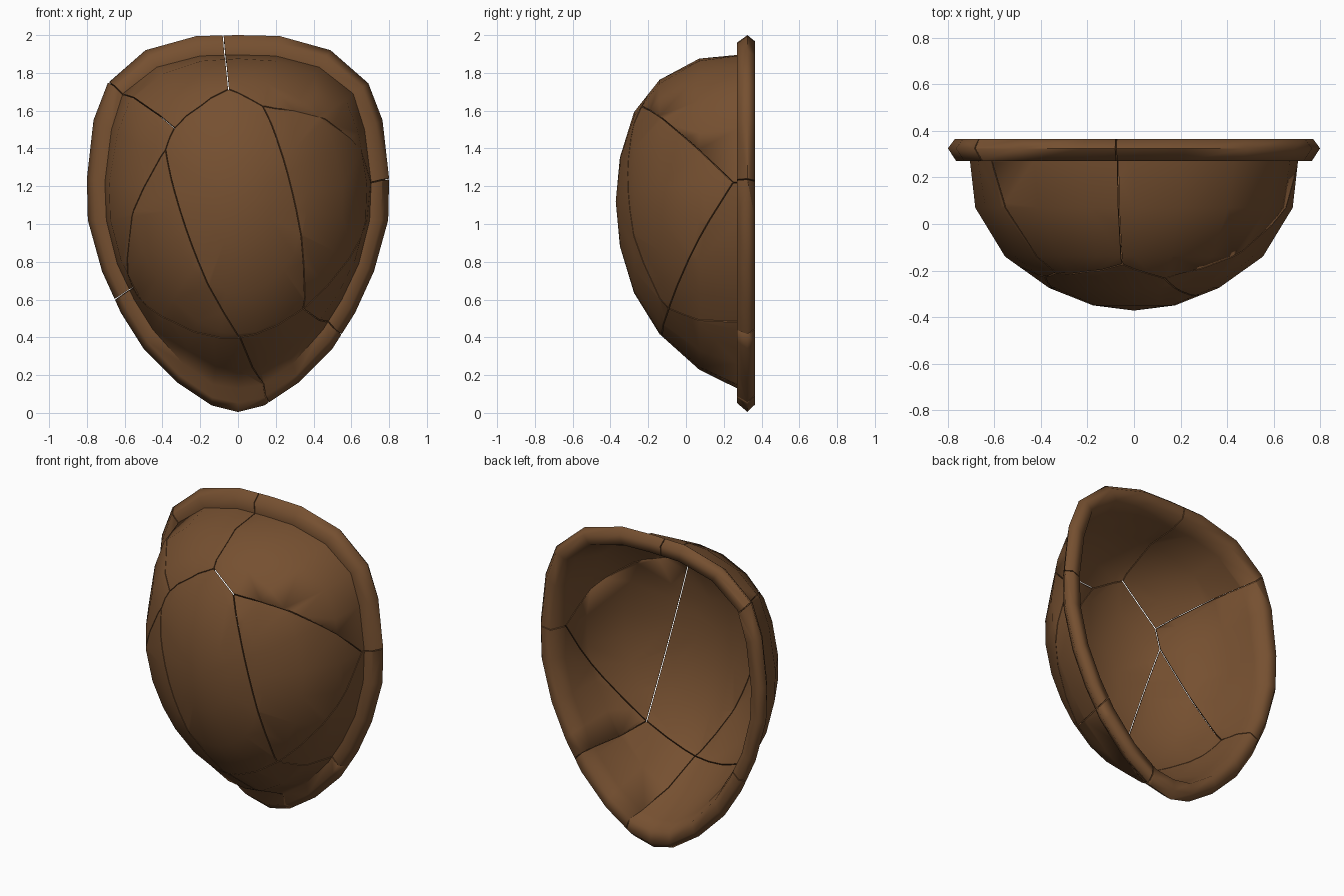
import bpy, bmesh, math
from mathutils import Vector

if "Cube" in bpy.data.objects:
    bpy.data.objects.remove(bpy.data.objects["Cube"])

mat = bpy.data.materials.new("brown_shell")
mat.diffuse_color = (0.18, 0.08, 0.03, 1)
mat.use_nodes = True
mat.node_tree.nodes["Principled BSDF"].inputs["Base Color"].default_value = mat.diffuse_color

# Half outlines (x, z) from top to bottom: rim edge and dome edge
RIM = [(0, 2.0), (.22, 1.995), (.49, 1.92), (.69, 1.745), (.765, 1.55), (.80, 1.24), (.795, 1.02),
       (.72, .75), (.62, .53), (.50, .34), (.32, .16), (.14, .04), (0, .005)]
DOME = [(0, 1.895), (.20, 1.89), (.43, 1.83), (.61, 1.69), (.67, 1.50), (.705, 1.22), (.697, 1.02),
        (.64, .79), (.55, .60), (.45, .44), (.29, .26), (.13, .15), (0, .13)]
POLE = 1.12
# Dome rings: y, size toward the top, side and bottom, and how far the outline rounds to an oval
RINGS = [(.27, 1, 1, 1, 0), (.07, .975, .97, .90, .3), (-.14, .83, .79, .71, .7),
         (-.275, .61, .52, .49, 1), (-.35, .30, .25, .24, 1)]
FRONT, WALL = -.372, .03


def full(half):
    return half + [(-x, z) for x, z in half[-2:0:-1]]


rim, dome = full(RIM), full(DOME)
N = len(rim)


def dome_ring(ring, inset):
    y, top, side, bottom, rounding = ring
    out = []
    for x, z in dome:
        d = Vector((x, z - POLE))
        u = d.normalized()
        oval = 1 / math.hypot(u.x / .705, u.y / (.775 if u.y > 0 else .99))
        k = side + ((top if u.y > 0 else bottom) - side) * u.y ** 2
        r = (d.length + (oval - d.length) * rounding) * k - inset * k ** .5
        out.append((u.x * r, y + inset * (1 - k), POLE + u.y * r))
    return out


def rim_ring(f, y):
    return [(a + (c - a) * f, y, b + (d - b) * f) for (a, b), (c, d) in zip(dome, rim)]


# Shell: outer dome, rolled rim, then inner dome, as one closed skin
loops = [dome_ring(r, 0) for r in reversed(RINGS)]
loops += [rim_ring(f, y) for f, y in [(.62, .27), (1, .325), (.68, .366), (.05, .356)]]
loops += [dome_ring(r, WALL) for r in RINGS]
bm = bmesh.new()
rows = [[bm.verts.new(p) for p in loop] for loop in loops]
for a, b in zip(rows, rows[1:]):
    for i in range(N):
        j = (i + 1) % N
        bm.faces.new((a[i], a[j], b[j], b[i]))
for row, y in ((rows[0], FRONT), (rows[-1], FRONT + WALL)):
    tip = bm.verts.new((0, y, POLE))
    for i in range(N):
        bm.faces.new((row[i], row[(i + 1) % N], tip))
bmesh.ops.recalc_face_normals(bm, faces=bm.faces)
me = bpy.data.meshes.new("cracked_shell")
bm.to_mesh(me)
bm.free()
me.materials.append(mat)
shell = bpy.data.objects.new("cracked_shell", me)
bpy.context.collection.objects.link(shell)
bpy.context.view_layer.objects.active = shell
shell.select_set(True)

# Crack junctions on the dome and where cracks leave through the rim
P = dict(a=(-.05, -.17, 1.71), b=(.13, -.23, 1.62), d=(-.38, -.22, 1.39), g=(-.33, -.20, 1.50),
         e=(.36, -.11, .53), f=(.01, -.12, .40), h=(-.60, .13, .63), k=(.70, .25, 1.22),
         top=(-.08, .45, 2.0), upper_left=(-.70, .45, 1.74), right=(.80, .45, 1.23),
         lower_right=(.56, .45, .43), bottom=(.19, .45, .05), lower_left=(-.66, .45, .60))
CRACKS = [("a", "top"), ("a", "b"), ("a", "g"), ("g", "d"), ("g", "upper_left"), ("b", "e"),
          ("b", "k"), ("k", "e"), ("k", "right"), ("e", "lower_right"), ("e", "f"),
          ("f", "bottom"), ("f", "d"), ("f", "h"), ("d", "h"), ("h", "lower_left")]
CENTRE = Vector((0, .33, 1.05))
GAP = .005


def volume(mesh):
    b = bmesh.new()
    b.from_mesh(mesh)
    v = b.calc_volume()
    b.free()
    return v


def cut_crack(p, q):
    """Cut a thin wedge that fans out from the centre through p and q."""
    u, v = (Vector(p) - CENTRE) * 1.5, (Vector(q) - CENTRE) * 1.5
    n = u.cross(v).normalized() * GAP / 2
    pad = (v - u).normalized() * .003
    tri = [CENTRE, CENTRE + u - pad, CENTRE + v + pad]
    b = bmesh.new()
    lo = [b.verts.new(t - n) for t in tri]
    hi = [b.verts.new(t + n) for t in tri]
    b.faces.new(lo)
    b.faces.new(hi)
    for i in range(3):
        j = (i + 1) % 3
        b.faces.new((lo[i], lo[j], hi[j], hi[i]))
    bmesh.ops.recalc_face_normals(b, faces=b.faces)
    m = bpy.data.meshes.new("crack_cutter")
    b.to_mesh(m)
    b.free()
    cutter = bpy.data.objects.new("crack_cutter", m)
    cutter.hide_render = True
    bpy.context.collection.objects.link(cutter)
    before = shell.data.copy()
    # Fall back to the second solver if the first one loses a fragment
    for solver in ('EXACT', 'MANIFOLD'):
        shell.data = before.copy()
        mod = shell.modifiers.new("crack", 'BOOLEAN')
        mod.operation, mod.solver, mod.object = 'DIFFERENCE', solver, cutter
        bpy.ops.object.modifier_apply(modifier=mod.name)
        if volume(shell.data) > volume(before) * .97:
            break
    bpy.data.objects.remove(cutter)


for s, t in CRACKS:
    cut_crack(P[s], P[t])

bpy.ops.object.shade_smooth_by_angle(angle=math.radians(74))
